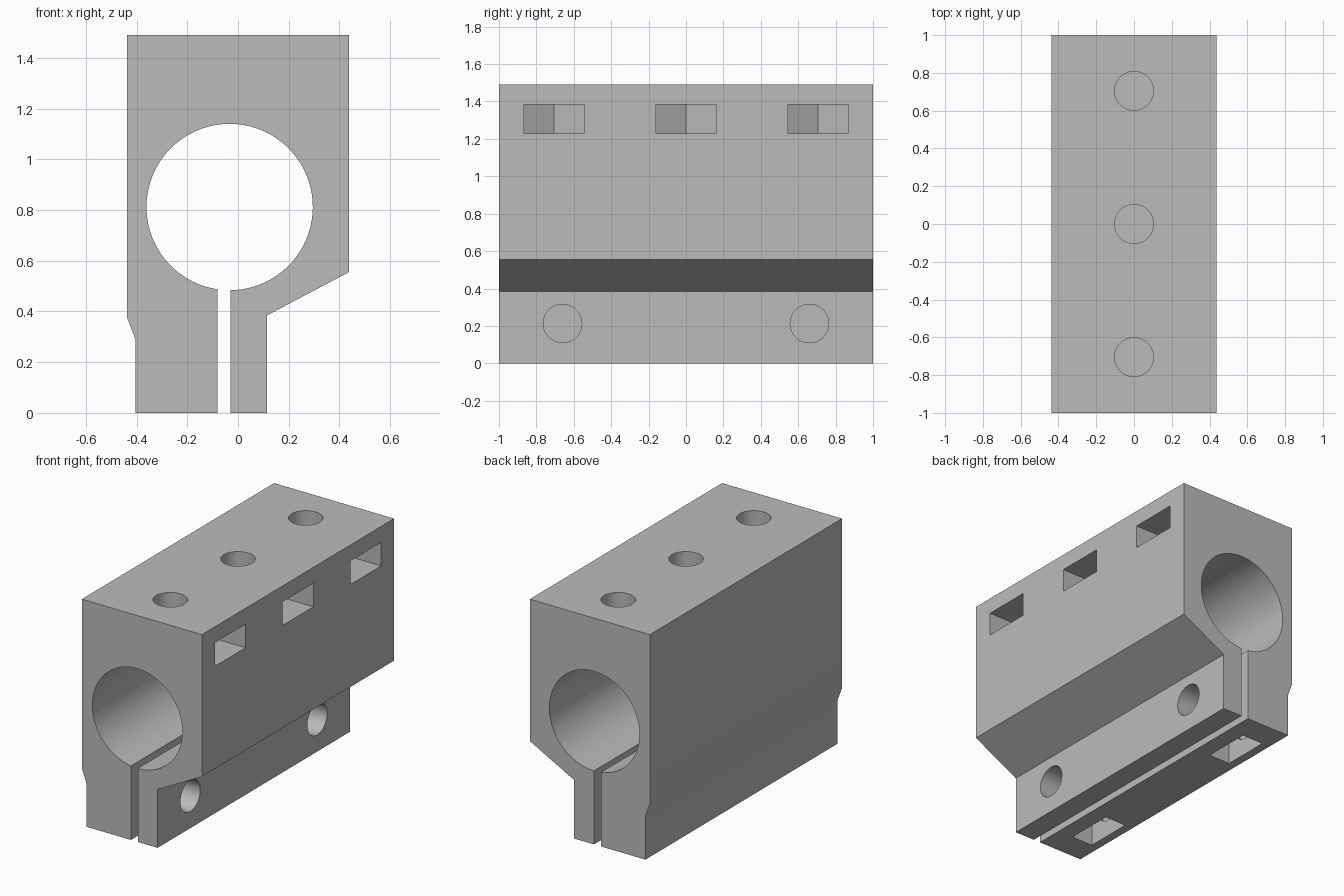
import bpy
import bmesh
from math import acos, cos, sin, pi, sqrt
from mathutils import Matrix, Vector

if "Cube" in bpy.data.objects:
    bpy.data.objects.remove(bpy.data.objects["Cube"], do_unlink=True)

grey = bpy.data.materials.new("plain grey")
grey.use_nodes = True
colour = (0.5, 0.5, 0.5, 1)
grey.diffuse_color = colour
grey.node_tree.nodes["Principled BSDF"].inputs["Base Color"].default_value = colour


def prism(name, outline, start, direction):
    """Make a solid by sweeping a flat outline of 3D points along a direction."""
    bm = bmesh.new()
    face = bm.faces.new([bm.verts.new(Vector(p) + Vector(start)) for p in outline])
    swept = bmesh.ops.extrude_face_region(bm, geom=[face], use_keep_orig=True)
    moved = [v for v in swept["geom"] if isinstance(v, bmesh.types.BMVert)]
    bmesh.ops.translate(bm, verts=moved, vec=direction)
    bmesh.ops.recalc_face_normals(bm, faces=bm.faces)
    mesh = bpy.data.meshes.new(name)
    bm.to_mesh(mesh)
    bm.free()
    obj = bpy.data.objects.new(name, mesh)
    bpy.context.collection.objects.link(obj)
    mesh.materials.append(grey)
    return obj


def cut(body, cutter):
    """Subtract a cutter from the body, then discard it."""
    cutter.hide_render = True
    mod = body.modifiers.new("cut", 'BOOLEAN')
    mod.operation = 'DIFFERENCE'
    mod.solver = 'EXACT'
    mod.object = cutter
    bpy.context.view_layer.objects.active = body
    bpy.ops.object.modifier_apply(modifier=mod.name)
    bpy.data.objects.remove(cutter, do_unlink=True)


# Clamp body: split-ring profile running along y
bore_x, bore_z, bore_r = -0.033, 0.812, 0.328
slit_left, slit_right = -0.08, -0.03
a0 = -acos((slit_right - bore_x) / bore_r)
a1 = 2 * pi - acos((slit_left - bore_x) / bore_r)
steps = 96
bore = [(bore_x + bore_r * cos(a), bore_z + bore_r * sin(a))
        for a in (a0 + (a1 - a0) * i / steps for i in range(steps + 1))]
outer = [(slit_left, 0), (-0.405, 0), (-0.405, 0.29), (-0.437, 0.375),
         (-0.437, 1.49), (0.437, 1.49), (0.437, 0.555), (0.115, 0.385),
         (0.115, 0), (slit_right, 0)]
body = prism("clamp_body", [(x, 0, z) for x, z in outer + bore], (0, -1, 0), (0, 2, 0))

# Shared cutter shapes: round bolt hole and pointed nut pocket
hole_r, half_nut, nut_thick = 0.103, 0.16, 0.155
circle = [(hole_r * cos(2 * pi * i / 48), hole_r * sin(2 * pi * i / 48)) for i in range(48)]
tip = 2 * half_nut / sqrt(3)


def pocket(reach):
    return [(reach, -half_nut), (reach, half_nut), (-tip / 2, half_nut),
            (-tip, 0), (-tip / 2, -half_nut)]


# Top bolt holes with nut pockets opening to the side
for y in (-0.705, 0, 0.705):
    cut(body, prism("top_hole", [(u, v, 0) for u, v in circle], (0, y, 1.2), (0, 0, 0.4)))
    cut(body, prism("side_pocket", [(u, v, 0) for u, v in pocket(0.5)],
                    (0, y, 1.23), (0, 0, nut_thick)))

# Clamping bolt holes with nut pockets opening downwards
for y in (-0.66, 0.66):
    cut(body, prism("clamp_hole", [(0, u, v) for u, v in circle],
                    (-0.375, y, 0.213), (0.6, 0, 0)))
    cut(body, prism("bottom_pocket", [(0, v, -u) for u, v in pocket(0.3)],
                    (-0.347, y, 0.213), (nut_thick, 0, 0)))

# Smooth round walls, crisp edges
bpy.ops.object.select_all(action='DESELECT')
body.select_set(True)
bpy.context.view_layer.objects.active = body
bpy.ops.object.shade_smooth_by_angle()
